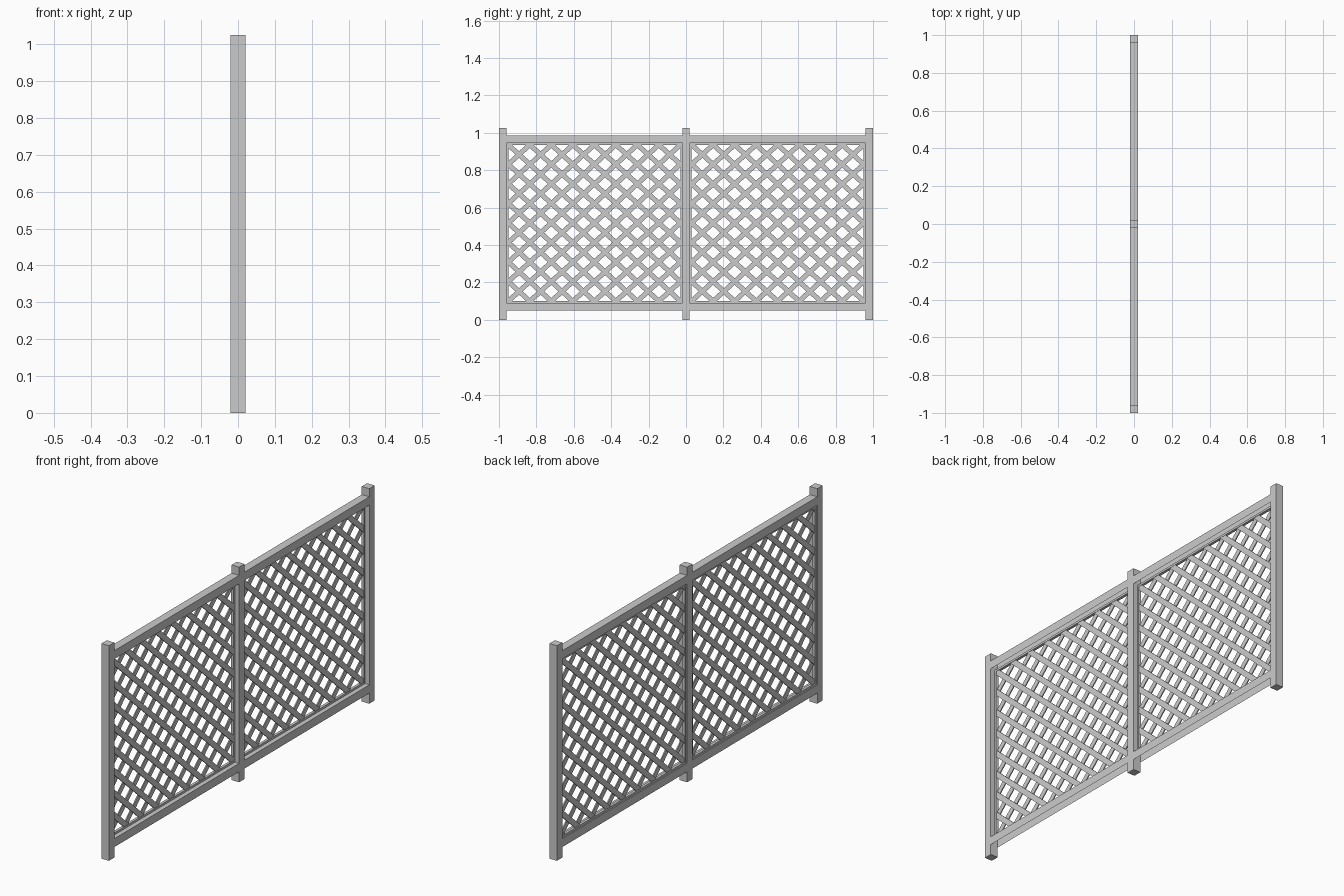
import bpy, bmesh, math
from mathutils import Vector, Matrix

if "Cube" in bpy.data.objects:
    bpy.data.objects.remove(bpy.data.objects["Cube"])

HALF = 0.02                      # half depth of posts and rails
Z0, Z1 = 0.09, 0.946             # opening between the rails
COLS, ROWS = 8, 8                # lattice cells per panel
SLAT_W, SLAT_T = 0.026, 0.005


def finish(bm, name):
    mesh = bpy.data.meshes.new(name)
    bm.to_mesh(mesh)
    bm.free()
    obj = bpy.data.objects.new(name, mesh)
    bpy.context.collection.objects.link(obj)
    return obj


def add_box(bm, lo, hi):
    lo, hi = Vector(lo), Vector(hi)
    mat = Matrix.Translation((lo + hi) / 2) @ Matrix.Diagonal((*(hi - lo), 1))
    bmesh.ops.create_cube(bm, size=1, matrix=mat)


def box(name, lo, hi, open_below=False):
    bm = bmesh.new()
    add_box(bm, lo, hi)
    if open_below:
        bm.normal_update()
        bmesh.ops.delete(bm, geom=[f for f in bm.faces if f.normal.z < -0.9],
                         context='FACES_ONLY')
    return finish(bm, name)


def lattice(name, y0, y1, z0, z1):
    """Two crossed layers of diagonal slats trimmed to the opening."""
    bm = bmesh.new()
    dy, dz = (y1 - y0) / COLS, (z1 - z0) / ROWS
    angle = math.atan2(dz, dy)
    for sign, x in ((-1, -0.006), (1, -0.011)):
        for k in range(-COLS, ROWS + COLS + 1):
            part = bmesh.new()
            mid = Vector((x, (y0 + y1) / 2, z0 + k * dz + sign * dz * COLS / 2))
            mat = (Matrix.Translation(mid) @ Matrix.Rotation(sign * angle, 4, 'X')
                   @ Matrix.Diagonal((SLAT_T, 4, SLAT_W, 1)))
            bmesh.ops.create_cube(part, size=1, matrix=mat)
            for co, no in (((0, y0, 0), (0, -1, 0)), ((0, y1, 0), (0, 1, 0)),
                           ((0, 0, z0), (0, 0, -1)), ((0, 0, z1), (0, 0, 1))):
                if not part.verts:
                    break
                bmesh.ops.bisect_plane(
                    part, geom=part.verts[:] + part.edges[:] + part.faces[:],
                    plane_co=co, plane_no=no, clear_outer=True)
                # close the cut end
                rim = [e for e in part.edges if e.is_boundary]
                if rim:
                    bmesh.ops.holes_fill(part, edges=rim, sides=0)
            if part.faces:
                tmp = bpy.data.meshes.new("slat")
                part.to_mesh(tmp)
                bm.from_mesh(tmp)
                bpy.data.meshes.remove(tmp)
            part.free()
    bmesh.ops.recalc_face_normals(bm, faces=bm.faces[:])
    return finish(bm, name)


# Posts
for label, y in (("left", -0.98), ("middle", 0), ("right", 0.98)):
    box(label + "_post", (-HALF, y - 0.02, 0), (HALF, y + 0.02, 1.025))

# Two panels: rails (open underneath), thin trim and lattice
for label, y0, y1 in (("left", -0.96, -0.02), ("right", 0.02, 0.96)):
    box(label + "_bottom_rail", (-HALF, y0, 0.05), (HALF, y1, Z0), True)
    box(label + "_top_rail", (-HALF, y0, Z1), (HALF, y1, 0.986), True)
    t, xa, xb = 0.01, -0.015, -0.002
    bm = bmesh.new()
    add_box(bm, (xa, y0, Z0), (xb, y1, Z0 + t))
    add_box(bm, (xa, y0, Z1 - t), (xb, y1, Z1))
    add_box(bm, (xa, y0, Z0 + t), (xb, y0 + t, Z1 - t))
    add_box(bm, (xa, y1 - t, Z0 + t), (xb, y1, Z1 - t))
    finish(bm, label + "_trim")
    lattice(label + "_lattice", y0 + t, y1 - t, Z0 + t, Z1 - t)
